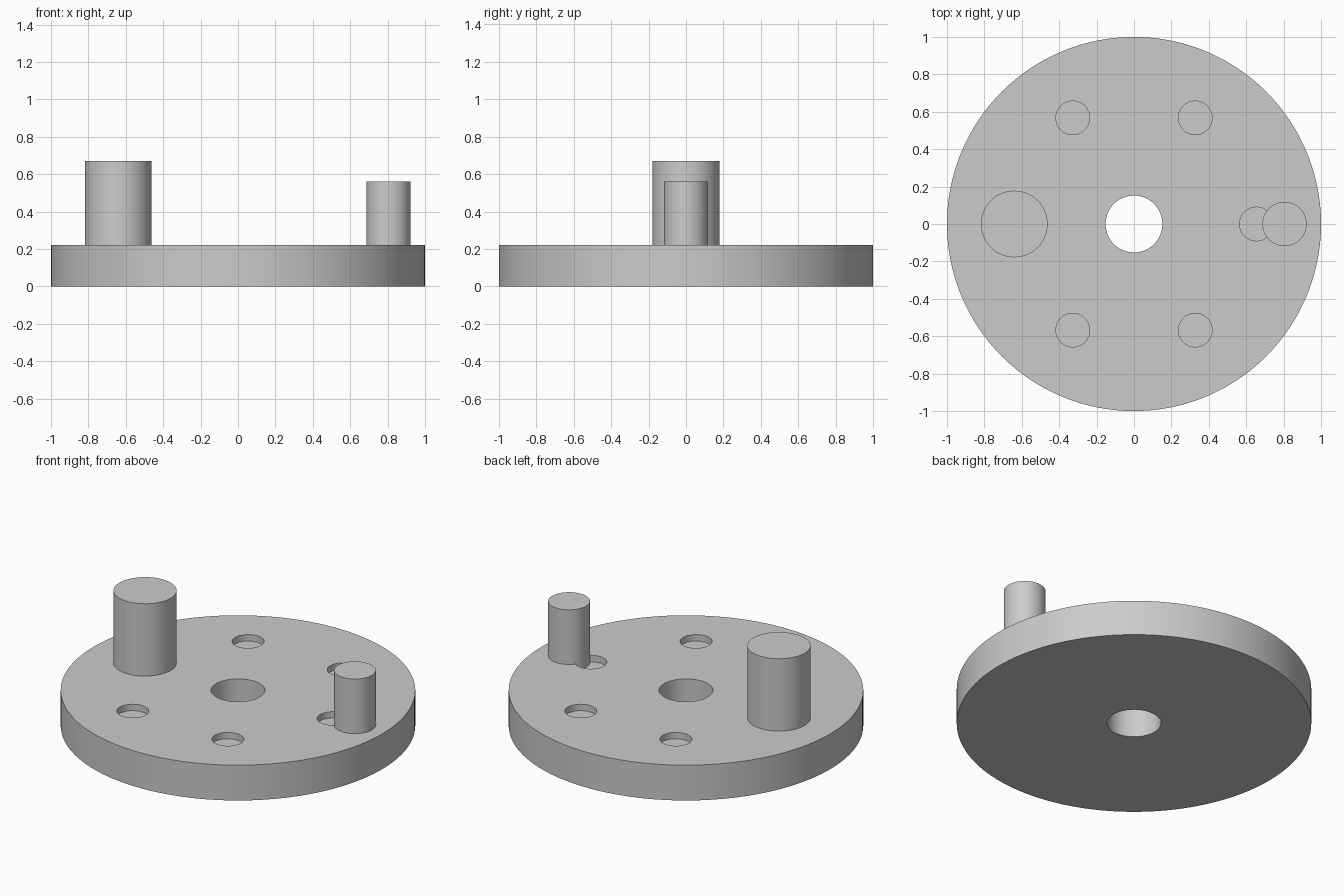
import bpy
import math

if "Cube" in bpy.data.objects:
    bpy.data.objects.remove(bpy.data.objects["Cube"])

PLATE_TOP = 0.22
POCKET_FLOOR = 0.18
BOLT_RADIUS = 0.655

grey = bpy.data.materials.new("plain grey")
grey.use_nodes = True
colour = (0.6, 0.6, 0.6, 1)
grey.diffuse_color = colour
grey.node_tree.nodes["Principled BSDF"].inputs["Base Color"].default_value = colour


def cylinder(name, radius, x, y, bottom, top, sides=96):
    bpy.ops.mesh.primitive_cylinder_add(
        vertices=sides, radius=radius, depth=top - bottom,
        location=(x, y, (bottom + top) / 2))
    obj = bpy.context.object
    obj.name = name
    obj.data.materials.append(grey)
    return obj


def cut(target, cutter):
    mod = target.modifiers.new("cut", "BOOLEAN")
    mod.operation = "DIFFERENCE"
    mod.solver = "EXACT"
    mod.object = cutter
    bpy.context.view_layer.objects.active = target
    bpy.ops.object.modifier_apply(modifier=mod.name)
    bpy.data.objects.remove(cutter)


# Round base plate with a through bore
plate = cylinder("base_plate", 1, 0, 0, 0, PLATE_TOP, 160)
cut(plate, cylinder("bore_cutter", 0.152, 0, 0, -0.1, 0.4))

# Ring of shallow pockets; the sixth position is filled by the large pin
for i in (0, 1, 2, 4, 5):
    a = i * math.tau / 6
    cut(plate, cylinder("pocket_cutter", 0.09, BOLT_RADIUS * math.cos(a),
                        BOLT_RADIUS * math.sin(a), POCKET_FLOOR, 0.4, 64))

# Upright pins; the small one reaches down into the pocket it overlaps
large_pin = cylinder("large_pin", 0.178, -0.64, 0, PLATE_TOP, 0.67)
small_pin = cylinder("small_pin", 0.118, 0.805, 0, POCKET_FLOOR, 0.56)

# Smooth walls with crisp rims
for obj in (plate, large_pin, small_pin):
    bpy.ops.object.select_all(action="DESELECT")
    obj.select_set(True)
    bpy.context.view_layer.objects.active = obj
    bpy.ops.object.shade_smooth_by_angle(angle=math.radians(30))
